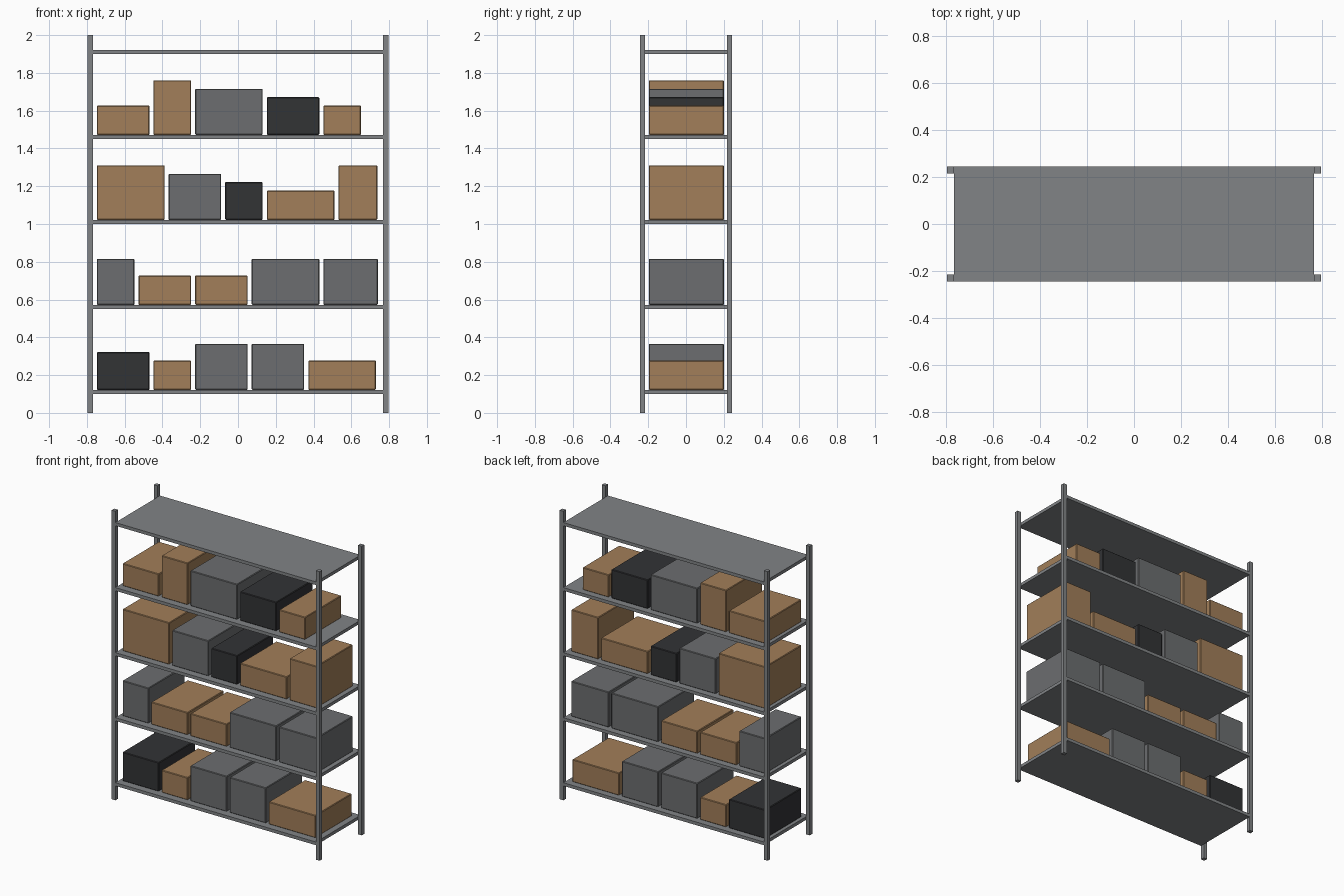
import bpy

if "Cube" in bpy.data.objects:
    bpy.data.objects.remove(bpy.data.objects["Cube"])


def material(name, rgb):
    m = bpy.data.materials.new(name)
    m.diffuse_color = (*rgb, 1)
    m.use_nodes = True
    m.node_tree.nodes["Principled BSDF"].inputs["Base Color"].default_value = m.diffuse_color
    return m


steel = material("steel", (0.22, 0.23, 0.24))
card = material("cardboard", (0.36, 0.21, 0.10))
grey = material("grey_plastic", (0.15, 0.155, 0.16))
black = material("black_plastic", (0.032, 0.033, 0.036))


def box(name, lo, hi, mat, bevel=0):
    bpy.ops.mesh.primitive_cube_add(size=1, location=[(a + b) / 2 for a, b in zip(lo, hi)])
    ob = bpy.context.object
    ob.name = name
    ob.scale = [b - a for a, b in zip(lo, hi)]
    bpy.ops.object.transform_apply(location=False, rotation=False, scale=True)
    ob.data.materials.append(mat)
    if bevel:
        mod = ob.modifiers.new("edge_bevel", 'BEVEL')
        mod.width = bevel
        mod.segments = 1
    return ob


X, Y, POST = 0.796, 0.244, 0.028

# Corner posts
for sx in (-1, 1):
    for sy in (-1, 1):
        xs = sorted((sx * X, sx * (X - POST)))
        ys = sorted((sy * Y, sy * (Y - POST)))
        name = ("front" if sy < 0 else "back") + ("_left" if sx < 0 else "_right") + "_post"
        box(name, (xs[0], ys[0], 0), (xs[1], ys[1], 2), steel)

# Shelves
shelf_z = [0.1 + 0.45 * i for i in range(5)]
for i, z in enumerate(shelf_z):
    box(f"shelf_{i + 1}", (-X + POST, -Y, z), (X - POST, Y, z + 0.022), steel)

# Storage boxes per shelf, left to right: width, height, material
rows = [
    [(.278, .2, black), (.199, .155, card), (.278, .244, grey), (.278, .244, grey), (.358, .155, card)],
    [(.199, .244, grey), (.278, .155, card), (.278, .155, card), (.358, .244, grey), (.288, .244, grey)],
    [(.358, .289, card), (.278, .244, grey), (.199, .2, black), (.358, .155, card), (.206, .289, card)],
    [(.278, .155, card), (.199, .289, card), (.358, .244, grey), (.278, .2, black), (.199, .155, card)],
]
for r, row in enumerate(rows):
    x, z = -0.747, shelf_z[r] + 0.022
    for c, (w, h, mat) in enumerate(row):
        box(f"storage_box_{r + 1}_{c + 1}", (x, -0.197, z), (x + w, 0.201, z + h), mat, 0.004)
        x += w + 0.0215
